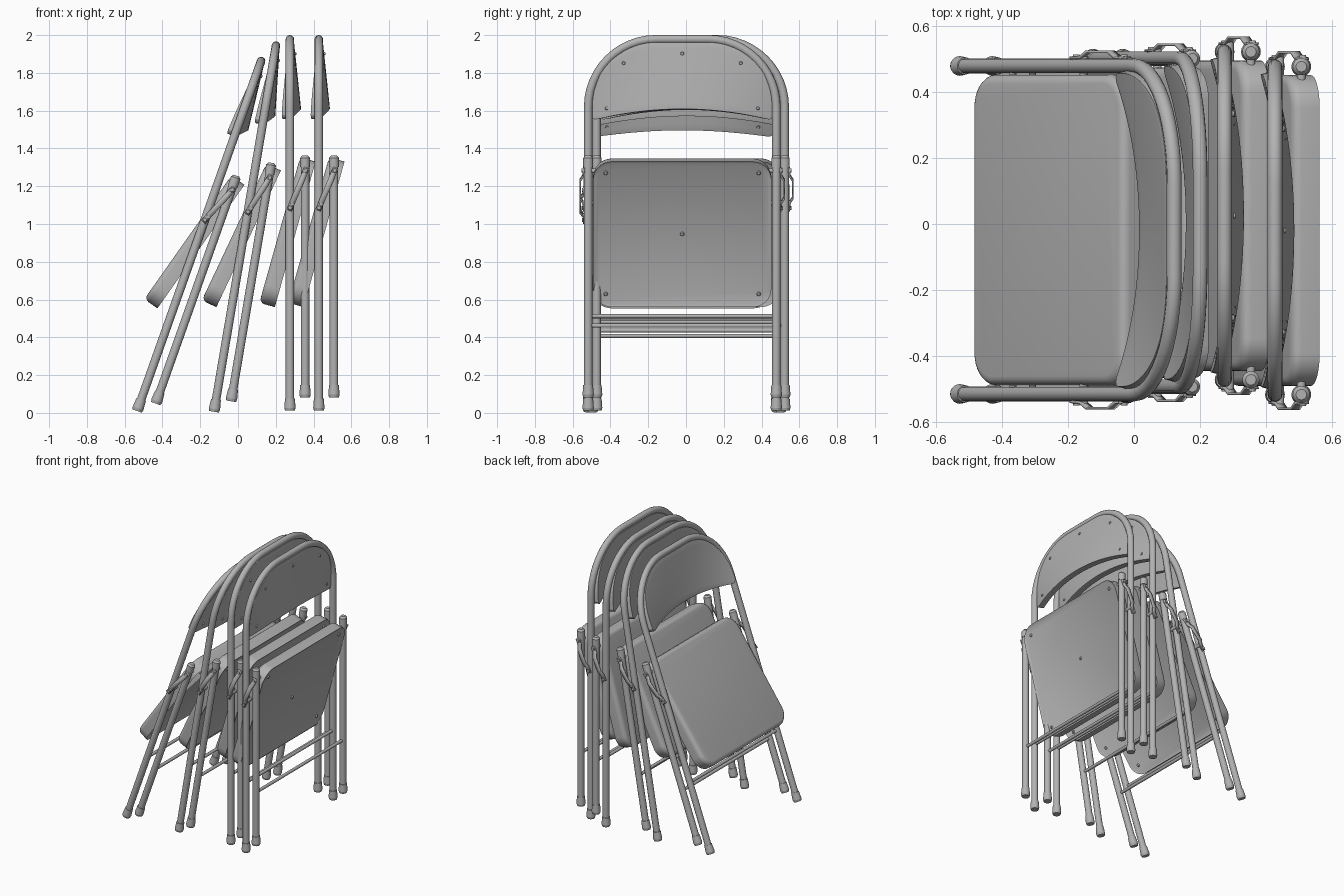
import bpy, bmesh
from math import radians, sin, cos, pi
from mathutils import Matrix, Vector

cube = bpy.data.objects.get("Cube")
if cube:
    bpy.data.objects.remove(cube)

gray = bpy.data.materials.new("gray_metal")
gray.use_nodes = True
gray.diffuse_color = (0.45, 0.45, 0.45, 1)
gray.node_tree.nodes["Principled BSDF"].inputs["Base Color"].default_value = (0.45, 0.45, 0.45, 1)

parts = []            # (name, data, solidify thickness, bevel width)
SIDE, TUBE = 0.498, 0.0225
HOOP_R, HOOP_TOP = 0.36, 1.966
REAR_X = 0.08


def finish(name, bm, thickness=0, bevel=0, angle=40):
    bmesh.ops.recalc_face_normals(bm, faces=bm.faces)
    mesh = bpy.data.meshes.new(name)
    bm.to_mesh(mesh)
    bm.free()
    mesh.materials.append(gray)
    mesh.shade_smooth()
    mesh.set_sharp_from_angle(angle=radians(angle))
    parts.append((name, mesh, thickness, bevel))


def rod(bm, start, end, r1, r2=None, sides=20):
    start, end = Vector(start), Vector(end)
    axis = end - start
    turn = axis.to_track_quat('Z', 'Y').to_matrix().to_4x4()
    bmesh.ops.create_cone(bm, cap_ends=True, segments=sides, radius1=r1,
                          radius2=r1 if r2 is None else r2, depth=axis.length,
                          matrix=Matrix.Translation((start + end) / 2) @ turn)


# Front frame: one bent tube from foot over the top to foot
arc = [(SIDE - HOOP_R + HOOP_R * cos(a * pi / 24), HOOP_TOP - HOOP_R + HOOP_R * sin(a * pi / 24))
       for a in range(13)]
half = [(SIDE, 0.03)] + arc
path = half + [(-y, z) for y, z in reversed(half)]
curve = bpy.data.curves.new("front_frame", 'CURVE')
curve.dimensions = '3D'
curve.bevel_depth = TUBE
curve.bevel_resolution = 4
curve.use_fill_caps = True
spline = curve.splines.new('POLY')
spline.points.add(len(path) - 1)
for point, (y, z) in zip(spline.points, path):
    point.co = (0, y, z, 1)
spline.use_smooth = True
curve.materials.append(gray)
parts.append(("front_frame", curve, 0, 0))

# Rear legs
bm = bmesh.new()
for s in (-1, 1):
    rod(bm, (REAR_X, s * SIDE, 0.09), (REAR_X, s * SIDE, 1.32), TUBE)
finish("rear_legs", bm)

# Rubber feet and top caps
bm = bmesh.new()
for s in (-1, 1):
    for x, z in ((0, 0), (REAR_X, 0.07)):
        rod(bm, (x, s * SIDE, z), (x, s * SIDE, z + 0.015), 0.026, 0.03)
        rod(bm, (x, s * SIDE, z + 0.015), (x, s * SIDE, z + 0.065), 0.03, 0.026)
finish("feet", bm)
bm = bmesh.new()
for s in (-1, 1):
    rod(bm, (REAR_X, s * SIDE, 1.29), (REAR_X, s * SIDE, 1.338), 0.026)
    rod(bm, (REAR_X, s * SIDE, 1.338), (REAR_X, s * SIDE, 1.35), 0.026, 0.016)
finish("leg_caps", bm)

# Crossbars and seat pivots
bm = bmesh.new()
for x, z in ((0, 0.5), (REAR_X, 0.45)):
    rod(bm, (x, -SIDE, z), (x, SIDE, z), 0.011, sides=12)
finish("crossbars", bm)
bm = bmesh.new()
for s in (-1, 1):
    for x, z in ((0.015, 1.1), (REAR_X, 1.27)):
        rod(bm, (x, s * 0.45, z), (x, s * 0.528, z), 0.013, sides=12)
finish("pivot_pins", bm)

# Folding links: bowed strips outside the tubes
low, high = Vector((-0.005, 0, 1.06)), Vector((0.09, 0, 1.285))
across = (high - low).cross(Vector((0, 1, 0))).normalized() * 0.015
bm = bmesh.new()
for s in (-1, 1):
    rows = []
    for t, y in ((0, 0.522), (0.18, 0.524), (0.3, 0.541), (0.7, 0.541), (0.82, 0.524), (1, 0.522)):
        mid = low.lerp(high, t) + Vector((0, s * y, 0))
        rows.append((bm.verts.new(mid - across), bm.verts.new(mid + across)))
    for a, b in zip(rows, rows[1:]):
        bm.faces.new((a[0], a[1], b[1], b[0]))
finish("folding_links", bm, 0.008, angle=20)
bm = bmesh.new()
for s in (-1, 1):
    for t in (0.06, 0.94):
        p = low.lerp(high, t)
        rod(bm, p + Vector((0, s * 0.515, 0)), p + Vector((0, s * 0.533, 0)), 0.014, 0.01, 12)
finish("link_rivets", bm)

# Seat pan: rounded box with a soft top and a recessed underside
LENGTH, HALF_W, THICK = 0.80, 0.472, 0.085
tilt = Matrix.Translation((-0.08, 0, 0.548)) @ Matrix((
    (0.27, 0, -0.963, 0), (0, 1, 0, 0), (0.963, 0, 0.27, 0), (0, 0, 0, 1)))
bm = bmesh.new()
bmesh.ops.create_cube(bm, size=1, matrix=Matrix.Translation((LENGTH / 2, 0, THICK / 2))
                      @ Matrix.Diagonal((LENGTH, HALF_W * 2, THICK, 1)))
corners = [e for e in bm.edges if abs(e.verts[0].co.z - e.verts[1].co.z) > 0.01]
bmesh.ops.bevel(bm, geom=corners, offset=0.1, segments=8, profile=0.5, affect='EDGES')
rim = [e for e in bm.edges if all(v.co.z > THICK - 0.001 for v in e.verts)]
bmesh.ops.bevel(bm, geom=rim, offset=0.028, segments=4, profile=0.5, affect='EDGES')
bm.normal_update()
under = [f for f in bm.faces if f.normal.z < -0.9]
bmesh.ops.inset_region(bm, faces=under, thickness=0.014)
for v in {v for f in under for v in f.verts}:
    v.co.z += 0.008
bm.transform(tilt)
finish("seat", bm)

# Screws under the seat
bm = bmesh.new()
for x, y in [(0.07, -0.405), (0.07, 0.405), (0.735, -0.405), (0.735, 0.405), (0.4, 0)]:
    rod(bm, tilt @ Vector((x, y, 0.01)), tilt @ Vector((x, y, 0)), 0.012, 0.008, 12)
finish("seat_screws", bm)

# Backrest: panel inside the hoop, dished towards its arched lower edge
COLS, ROWS, PANEL_W, PANEL_R = 40, 10, 0.48, 0.342


def panel_x(u, z):
    return (HOOP_TOP - z) / 0.4 * (-0.024 + 0.066 * (1 - u * u))


bm = bmesh.new()
grid = []
for i in range(COLS + 1):
    u = sin((i / COLS - 0.5) * pi)
    y = PANEL_W * u
    over = max(0, abs(y) - (PANEL_W - PANEL_R))
    top = HOOP_TOP - HOOP_R + max(0, PANEL_R ** 2 - over ** 2) ** 0.5
    corner = max(0, abs(u) - 0.92) / 0.08
    bottom = 1.535 + 0.06 * (1 - u * u) + 0.03 * corner ** 3
    column = []
    for j in range(ROWS + 1):
        z = bottom + (top - bottom) * j / ROWS
        column.append(bm.verts.new((panel_x(u, z), y, z)))
    grid.append(column)
for a, b in zip(grid, grid[1:]):
    for j in range(ROWS):
        bm.faces.new((a[j], b[j], b[j + 1], a[j + 1]))
finish("backrest", bm, 0.04, 0.012)

# Backrest screws
bm = bmesh.new()
for y, z in ((-0.4, 1.6), (0.4, 1.6), (-0.31, 1.84), (0.31, 1.84), (0, 1.89)):
    x = panel_x(y / PANEL_W, z) + 0.018
    rod(bm, (x, y, z), (x + 0.008, y, z), 0.01, 0.007, 12)
finish("backrest_screws", bm)

# Four chairs leaning on one another: x, y, z, lean in degrees
chairs = [(-0.534, -0.018, 0.01, 19.5), (-0.127, 0.004, 0.006, 9.6),
          (0.275, 0.025, 0.012, 0), (0.428, -0.02, 0.012, 0)]
for n, (x, y, z, lean) in enumerate(chairs, 1):
    place = Matrix.Translation((x, y, z)) @ Matrix.Rotation(radians(lean), 4, 'Y')
    for name, data, thickness, bevel in parts:
        obj = bpy.data.objects.new(f"chair_{n}_{name}", data)
        bpy.context.collection.objects.link(obj)
        obj.matrix_world = place
        if thickness:
            solid = obj.modifiers.new("thickness", 'SOLIDIFY')
            solid.thickness = thickness
            solid.offset = 0
        if bevel:
            soft = obj.modifiers.new("soft_edge", 'BEVEL')
            soft.width = bevel
            soft.segments = 3
            soft.limit_method = 'ANGLE'
            soft.angle_limit = radians(50)
